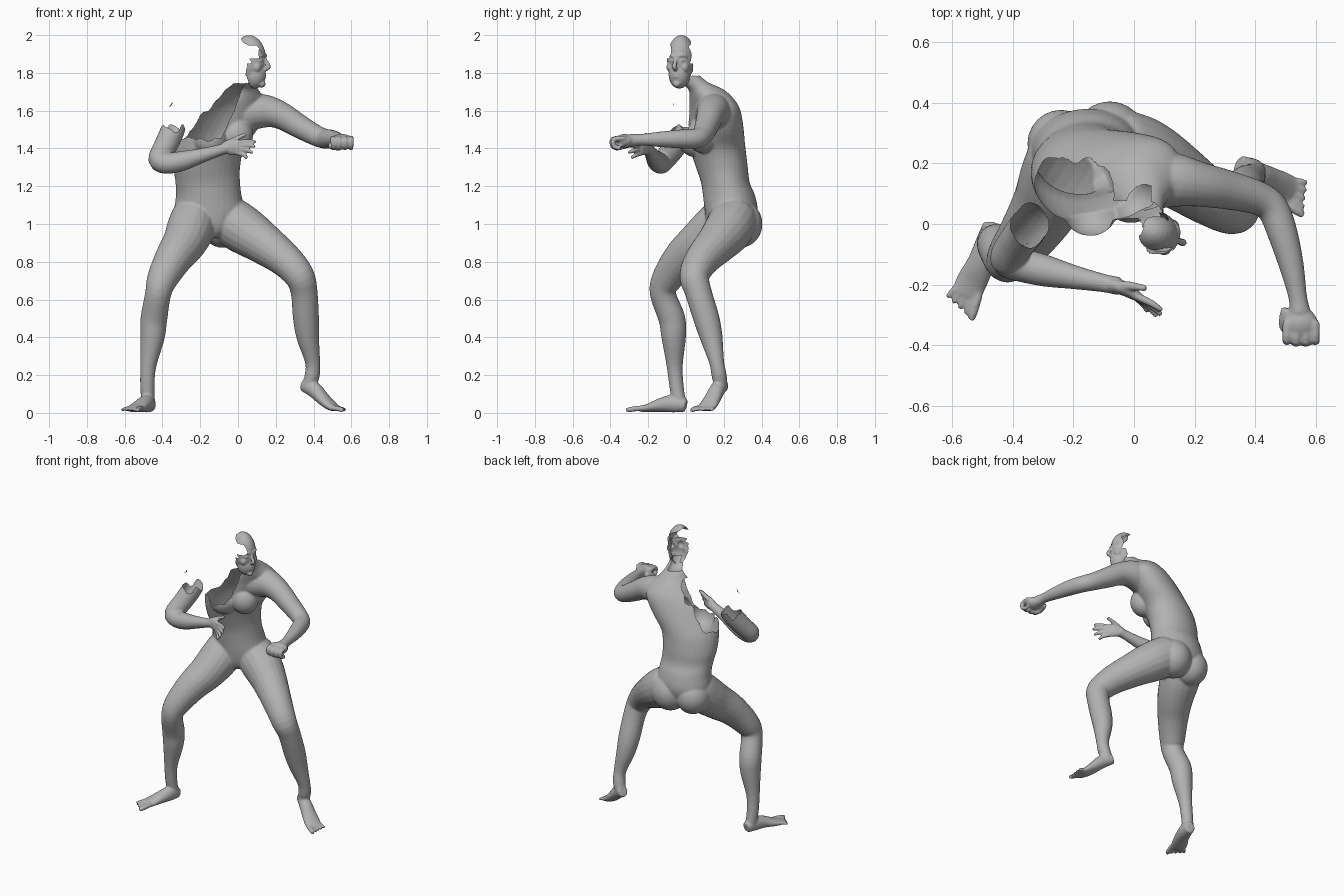
import bpy, bmesh, math
from mathutils import Vector, Matrix

if "Cube" in bpy.data.objects:
    bpy.data.objects.remove(bpy.data.objects["Cube"])

grey = bpy.data.materials.new("plain grey")
grey.use_nodes = True
grey.diffuse_color = (0.45, 0.45, 0.45, 1)
grey.node_tree.nodes["Principled BSDF"].inputs["Base Color"].default_value = (0.45, 0.45, 0.45, 1)


def loft(bm, rings):
    """Skin closed rings of points and cap both ends."""
    loops = [[bm.verts.new(p) for p in ring] for ring in rings]
    n = len(loops[0])
    for a, b in zip(loops, loops[1:]):
        for i in range(n):
            bm.faces.new((a[i], a[(i + 1) % n], b[(i + 1) % n], b[i]))
    bm.faces.new(loops[0][::-1])
    bm.faces.new(loops[-1])


def refine(pts, steps=4):
    """Catmull-Rom interpolation of positions and radii."""
    out = []
    ext = [pts[0]] + pts + [pts[-1]]
    for a, b, c, d in zip(ext, ext[1:], ext[2:], ext[3:]):
        for s in range(steps):
            t = s / steps
            out.append([0.5 * (2 * q + (r - p) * t + (2 * p - 5 * q + 4 * r - w) * t * t
                               + (3 * q - p - 3 * r + w) * t ** 3)
                        for p, q, r, w in zip(a, b, c, d)])
    return out + [list(pts[-1])]


def limb(bm, pts, ref=(0, 1, 0), n=20):
    """Tapered tube: points are x, y, z, radius and optional second radius."""
    pts = refine([tuple(p) if len(p) == 5 else (*p, p[3]) for p in pts])
    rings = []
    for i, p in enumerate(pts):
        t = (Vector(pts[min(i + 1, len(pts) - 1)][:3]) - Vector(pts[max(i - 1, 0)][:3])).normalized()
        side = t.cross(Vector(ref)).normalized()
        up = side.cross(t)
        rings.append([Vector(p[:3]) + side * p[3] * math.cos(a) + up * p[4] * math.sin(a)
                      for a in (2 * math.pi * k / n for k in range(n))])
    loft(bm, rings)


def stack(bm, rows, n=32):
    """Horizontal ellipses: z, centre x, centre y, radius x, radius y, turn in degrees."""
    rings = []
    for z, x, y, rx, ry, turn in refine(rows):
        c, s = math.cos(math.radians(turn)), math.sin(math.radians(turn))
        oval = [(rx * math.cos(a), ry * math.sin(a)) for a in (2 * math.pi * k / n for k in range(n))]
        rings.append([(x + u * c - v * s, y + u * s + v * c, z) for u, v in oval])
    loft(bm, rings)


def ball(bm, c, r):
    bmesh.ops.create_uvsphere(bm, u_segments=24, v_segments=16, radius=1,
                              matrix=Matrix.Translation(c) @ Matrix.Diagonal((*r, 1)))


def sculpt(name, bm, voxel, smooth, missing, place=Matrix()):
    """Fuse the volumes into one skin, then tear away the missing faces."""
    bmesh.ops.recalc_face_normals(bm, faces=bm.faces)
    me = bpy.data.meshes.new(name)
    bm.to_mesh(me)
    bm.free()
    ob = bpy.data.objects.new(name, me)
    bpy.context.collection.objects.link(ob)
    m = ob.modifiers.new("fuse", 'REMESH')
    m.mode, m.voxel_size = 'VOXEL', voxel
    m = ob.modifiers.new("relax", 'SMOOTH')
    m.factor, m.iterations = 0.5, smooth
    skin = bpy.data.meshes.new_from_object(ob.evaluated_get(bpy.context.evaluated_depsgraph_get()))
    ob.modifiers.clear()
    ob.data = skin
    bpy.data.meshes.remove(me)
    skin.name = name
    bm = bmesh.new()
    bm.from_mesh(skin)
    gone = [f for f in bm.faces if missing(*f.calc_center_median())]
    bmesh.ops.delete(bm, geom=gone, context='FACES')
    bm.transform(place)
    for f in bm.faces:
        f.smooth = True
    bm.to_mesh(skin)
    bm.free()
    skin.materials.clear()
    skin.materials.append(grey)


def foot(bm, path, inner):
    """Flattened sole tube with five toes; inner is the big-toe side sign."""
    limb(bm, path, ref=(0, 0, 1))
    ball_pt, prev = Vector(path[-1][:3]), Vector(path[-2][:3])
    d = ball_pt - prev
    d.z = 0
    d.normalize()
    side = Vector((-d.y, d.x, 0)) * inner
    for i in range(5):
        a = ball_pt + side * (0.038 - 0.019 * i) - d * 0.02
        length = 0.088 - 0.009 * i
        fan = side * (0.012 - 0.007 * i)
        r = 0.015 if i == 0 else 0.0105
        limb(bm, [(*(a + Vector((0, 0, 0.006))), r), (*(a + d * length * 0.6 + fan * 0.6), r),
                  (*(a + d * length + fan).xy, 0.014, r * 0.8)], ref=(0, 0, 1), n=10)


# Body: trunk twisting towards the left, hips, chest and neck
bm = bmesh.new()
stack(bm, [(0.93, -0.16, 0.21, 0.07, 0.08, 0), (0.98, -0.16, 0.23, 0.15, 0.12, 0), (1.06, -0.152, 0.24, 0.185, 0.14, 0),
           (1.15, -0.155, 0.228, 0.174, 0.138, 4), (1.22, -0.16, 0.208, 0.172, 0.128, 8),
           (1.3, -0.165, 0.19, 0.178, 0.135, 13), (1.4, -0.15, 0.168, 0.187, 0.142, 19),
           (1.5, -0.098, 0.152, 0.21, 0.14, 24), (1.6, -0.042, 0.145, 0.205, 0.125, 26),
           (1.66, 0.0, 0.135, 0.15, 0.112, 26), (1.71, 0.02, 0.108, 0.088, 0.095, 20),
           (1.745, 0.036, 0.055, 0.062, 0.074, 0), (1.79, 0.045, 0.012, 0.053, 0.058, 0), (1.83, 0.05, 0, 0.05, 0.055, 0)])
for x, y, r in ((-0.24, 0.265, 0.112), (-0.08, 0.285, 0.12)):
    ball(bm, (x, y, 1.0), (r, r, r * 1.05))
for x, y, z in ((-0.145, 0.045, 1.45), (-0.01, 0.088, 1.47)):
    ball(bm, (x, y, z), (0.09, 0.085, 0.095))

# Legs and feet
limb(bm, [(-0.2, 0.255, 1.1, .07), (-0.225, 0.225, 1.05, .118), (-0.25, 0.155, 0.975, .127), (-0.285, 0.07, 0.9, .116),
          (-0.34, -0.02, 0.82, .1), (-0.4, -0.1, 0.71, .082), (-0.423, -0.122, 0.63, .069), (-0.445, -0.075, 0.5, .071),
          (-0.453, -0.065, 0.4, .065), (-0.475, -0.06, 0.25, .043), (-0.48, -0.05, 0.14, .038),
          (-0.475, -0.035, 0.05, .036)])
limb(bm, [(-0.12, 0.275, 1.1, .07), (-0.075, 0.26, 1.045, .12), (0.0, 0.235, 0.988, .13), (0.065, 0.205, 0.945, .124),
          (0.14, 0.16, 0.893, .11), (0.25, 0.085, 0.81, .092), (0.325, 0.045, 0.725, .08), (0.35, 0.065, 0.64, .071),
          (0.36, 0.108, 0.5, .069), (0.37, 0.134, 0.4, .06), (0.395, 0.162, 0.27, .04), (0.393, 0.175, 0.2, .04),
          (0.375, 0.185, 0.14, .036)])
foot(bm, [(-0.465, 0.0, 0.038, .032, .034), (-0.48, -0.06, 0.05, .042, .048), (-0.505, -0.13, 0.042, .046, .038),
          (-0.535, -0.19, 0.027, .052, .024), (-0.555, -0.235, 0.02, .05, .016)], 1)
foot(bm, [(0.345, 0.2, 0.15, .03, .036), (0.4, 0.168, 0.125, .04, .042), (0.45, 0.14, 0.075, .048, .034),
          (0.49, 0.118, 0.04, .054, .026), (0.52, 0.103, 0.022, .052, .017)], -1)

# Left arm with fist
limb(bm, [(0.03, 0.145, 1.585, .1), (0.13, 0.145, 1.598, .09), (0.22, 0.13, 1.578, .074), (0.32, 0.11, 1.52, .064),
          (0.41, 0.085, 1.47, .056), (0.458, 0.05, 1.452, .053), (0.49, -0.03, 1.45, .05), (0.52, -0.14, 1.448, .041),
          (0.54, -0.24, 1.446, .031), (0.547, -0.29, 1.442, .036)], ref=(0, 0, 1))
ball(bm, (0.55, -0.325, 1.44), (0.055, 0.05, 0.037))
for i in range(4):
    x = 0.503 + 0.032 * i
    y = -0.006 * (1.5 - abs(i - 1.5))
    limb(bm, [(x, y - 0.32, 1.455, .014), (x, y - 0.382, 1.448, .0145), (x, y - 0.38, 1.41, .0135),
              (x, y - 0.345, 1.402, .013)], ref=(1, 0, 0), n=10)
limb(bm, [(0.505, -0.28, 1.43, .02), (0.495, -0.34, 1.41, .017), (0.545, -0.37, 1.4, .014)], ref=(0, 0, 1), n=10)


def torn_trunk(x, y, z):
    if z > 1.785 or (z > 1.745 and x < 0.055):
        return True
    if x > 0.035 or z < 1.38:
        return False
    jag = 0.008 * math.sin(45 * x + 20 * y) + 0.004 * math.sin(90 * x)
    if y < 0.075:
        return z > max(1.45, 1.45 + (x + 0.09) * 2.3) + jag
    return z > 1.475 + (x + 0.27) * 1.2 + 1.5 * jag


sculpt("body", bm, 0.006, 9, torn_trunk)

# Right arm, open above the elbow, with a spread hand
bm = bmesh.new()
limb(bm, [(-0.325, 0.03, 1.6, .062), (-0.345, -0.005, 1.5, .064), (-0.385, -0.06, 1.41, .062),
          (-0.417, -0.115, 1.34, .058), (-0.37, -0.135, 1.322, .056), (-0.29, -0.155, 1.335, .052),
          (-0.2, -0.175, 1.36, .04), (-0.1, -0.195, 1.39, .03), (-0.05, -0.205, 1.405, .03)], ref=(0.6, -0.8, 0))
limb(bm, [(-0.08, -0.2, 1.4, .028, .024), (-0.04, -0.21, 1.408, .042, .024), (0.005, -0.235, 1.405, .042, .018),
          (0.02, -0.245, 1.402, .036, .014)], ref=(-0.4, -0.9, 0))
for i, tip in enumerate(((0.092, -0.285, 1.435), (0.09, -0.3, 1.41), (0.075, -0.305, 1.378), (0.045, -0.29, 1.35))):
    base = Vector((0.0, -0.235, 1.432 - 0.019 * i))
    mid = base.lerp(Vector(tip), 0.55) + Vector((0.008, 0, 0.004))
    limb(bm, [(*base, .013), (*mid, .012), (*tip, .008)], ref=(0, 0, 1), n=10)
limb(bm, [(-0.06, -0.205, 1.42, .02), (-0.01, -0.205, 1.45, .015), (0.04, -0.212, 1.475, .01)], ref=(0, 1, 0), n=10)
sculpt("right_arm", bm, 0.005, 4,
       lambda x, y, z: z > 1.505 + 0.018 * math.sin(55 * x + 30 * y) + 0.005 * math.sin(120 * y))

# Head: partial face mask with crown, built looking along +x then turned
bm = bmesh.new()
ball(bm, (0, 0, 0), (0.093, 0.074, 0.13))
ball(bm, (0.032, 0, -0.08), (0.06, 0.057, 0.073))
ball(bm, (0.072, 0, -0.128), (0.02, 0.022, 0.02))
limb(bm, [(0.083, 0, 0.015, .009), (0.1, 0, -0.015, .01), (0.11, 0, -0.038, .013), (0.09, 0, -0.052, .011)], n=12)
for s in (-1, 1):
    limb(bm, [(0.088, 0.008 * s, 0.016, .008), (0.08, 0.032 * s, 0.024, .01), (0.058, 0.054 * s, 0.016, .009)],
         ref=(0, 0, 1), n=10)
    ball(bm, (0.074, 0.029 * s, -0.005), (0.014, 0.015, 0.008))
    ball(bm, (0.056, 0.038 * s, -0.04), (0.026, 0.024, 0.028))
for z, w in ((-0.078, 0.02), (-0.091, 0.018)):
    ball(bm, (0.084, 0, z), (0.012, w, 0.007))


def torn_head(x, y, z):
    jag = 0.006 * math.sin(70 * z + 40 * y)
    if z > 0.075:
        return x < -0.035 + jag + 1.5 * max(0, 0.11 - z)
    if z > -0.02:
        return x < 0.035 + jag or (y < -0.035 + jag and z > 0.005)
    return x < 0.01 + jag


sculpt("head", bm, 0.0045, 4, torn_head,
       Matrix.Translation((0.058, -0.024, 1.87)) @ Matrix.Rotation(math.radians(-20), 4, 'Z'))

# Loose sliver of the right shoulder
me = bpy.data.meshes.new("shoulder_sliver")
me.from_pydata([(-0.367, -0.067, 1.617), (-0.345, -0.066, 1.65), (-0.349, -0.064, 1.63)], [], [(0, 2, 1)])
me.materials.append(grey)
bpy.context.collection.objects.link(bpy.data.objects.new("shoulder_sliver", me))
